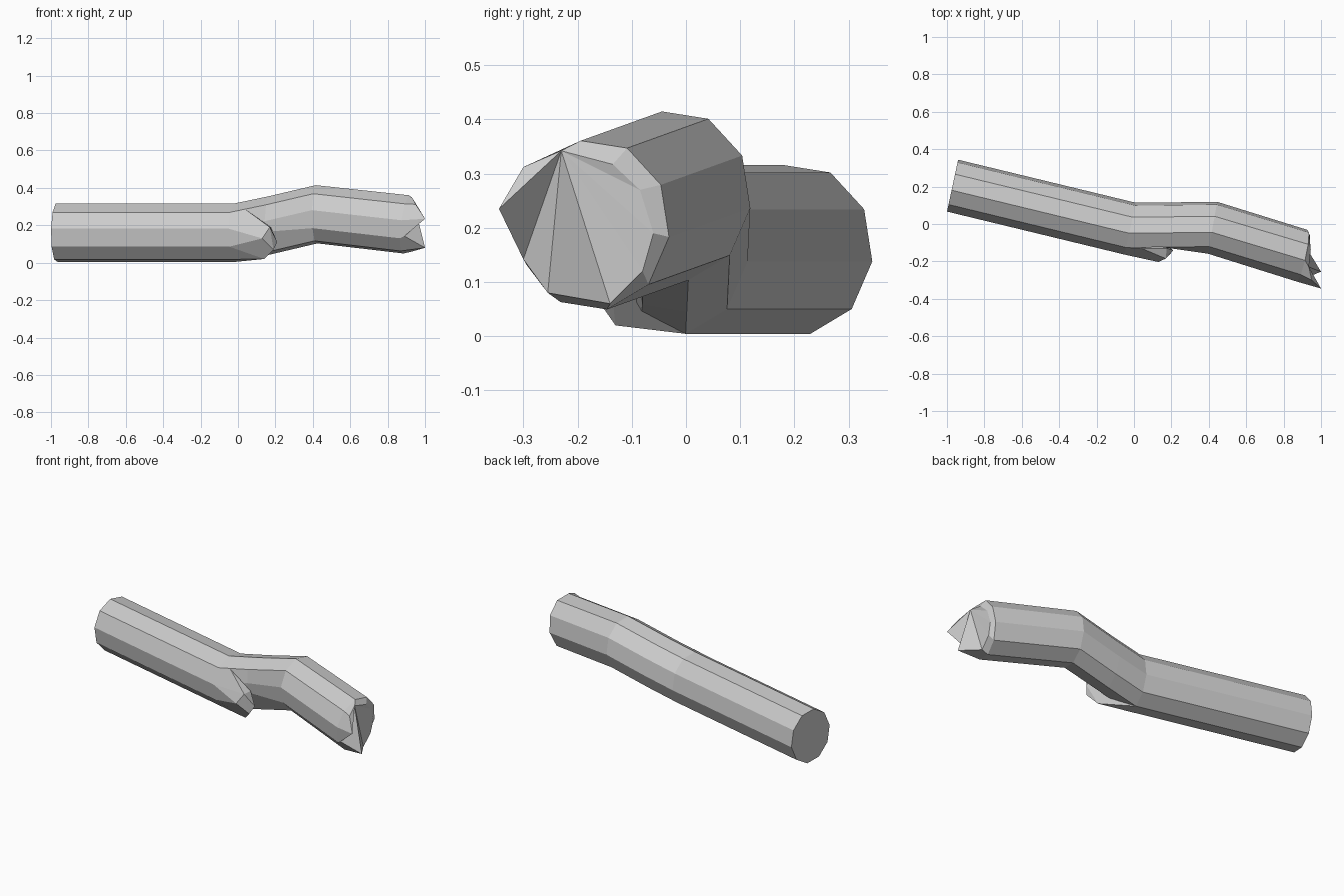
import bpy, bmesh
from math import sin, cos, radians
from mathutils import Vector

cube = bpy.data.objects.get("Cube")
if cube:
    bpy.data.objects.remove(cube, do_unlink=True)

SIDES = 10
wood = bpy.data.materials.new("weathered grey wood")
wood.use_nodes = True
GREY = (0.6, 0.6, 0.6, 1)
wood.diffuse_color = GREY
wood.node_tree.nodes["Principled BSDF"].inputs["Base Color"].default_value = GREY


def ring(x, y, z, lean=0.03, pitch=0.0):
    """Ten-sided cross-section, turned slightly to follow the bend."""
    pts = []
    for i in range(SIDES):
        a = radians(-8 + 36 * i)
        pts.append(Vector((x + lean * cos(a) + pitch * sin(a),
                           y + 0.14 * cos(a), z + 0.158 * sin(a))))
    return pts


def finish(bm, name):
    bmesh.ops.recalc_face_normals(bm, faces=bm.faces)
    mesh = bpy.data.meshes.new(name)
    bm.to_mesh(mesh)
    bm.free()
    mesh.materials.append(wood)
    bpy.context.collection.objects.link(bpy.data.objects.new(name, mesh))


# Cross-sections along the bent log
butt = ring(-0.97, 0.205, 0.16)
fork = ring(-0.02, -0.025, 0.16)
crotch = ring(0.17, -0.023, 0.2, 0.028)
bend = ring(0.42, -0.02, 0.259, 0.025)
neck = ring(0.90, -0.17, 0.205, 0.03, 0.02)

# Hollow on the front of the crotch
crotch[5].y = -0.115
crotch[6].y, crotch[6].z = -0.11, 0.165
crotch[7].y = -0.08

# Broken end: chamfered rim at the back, two splinters at the front
broken = [Vector(p) for p in (
    (0.94, -0.06, 0.19), (0.94, -0.085, 0.27), (0.945, -0.135, 0.317),
    (0.935, -0.23, 0.342), (0.95, -0.30, 0.312), (1.0, -0.345, 0.235),
    (0.89, -0.30, 0.142), (1.0, -0.255, 0.08), (0.93, -0.14, 0.06),
    (0.935, -0.08, 0.12))]

# Log
bm = bmesh.new()
loops = [[bm.verts.new(p) for p in r]
         for r in (butt, fork, crotch, bend, neck, broken)]
for a, b in zip(loops, loops[1:]):
    for i in range(SIDES):
        j = (i + 1) % SIDES
        bm.faces.new((a[i], a[j], b[j], b[i]))
bm.faces.new(loops[0])
end = loops[-1]
for i in range(4, SIDES + 2):  # fan of splintered faces
    bm.faces.new((end[3], end[i % SIDES], end[(i + 1) % SIDES]))
finish(bm, "log")

# Snapped side branch carrying the front of the log straight on
bm = bmesh.new()
tip = [(0.04, -0.13, 0.285), (0.17, -0.185, 0.19), (0.13, -0.203, 0.13),
       (0.19, -0.165, 0.07), (0.14, -0.13, 0.02), (0.21, -0.14, 0.11),
       (0.175, -0.13, 0.19)]
for p in fork[4:9] + tip:
    bm.verts.new(p)
hull = bmesh.ops.convex_hull(bm, input=bm.verts)
loose = [v for v in bm.verts if not v.link_faces]
bmesh.ops.delete(bm, geom=loose, context="VERTS")
finish(bm, "branch_stub")
